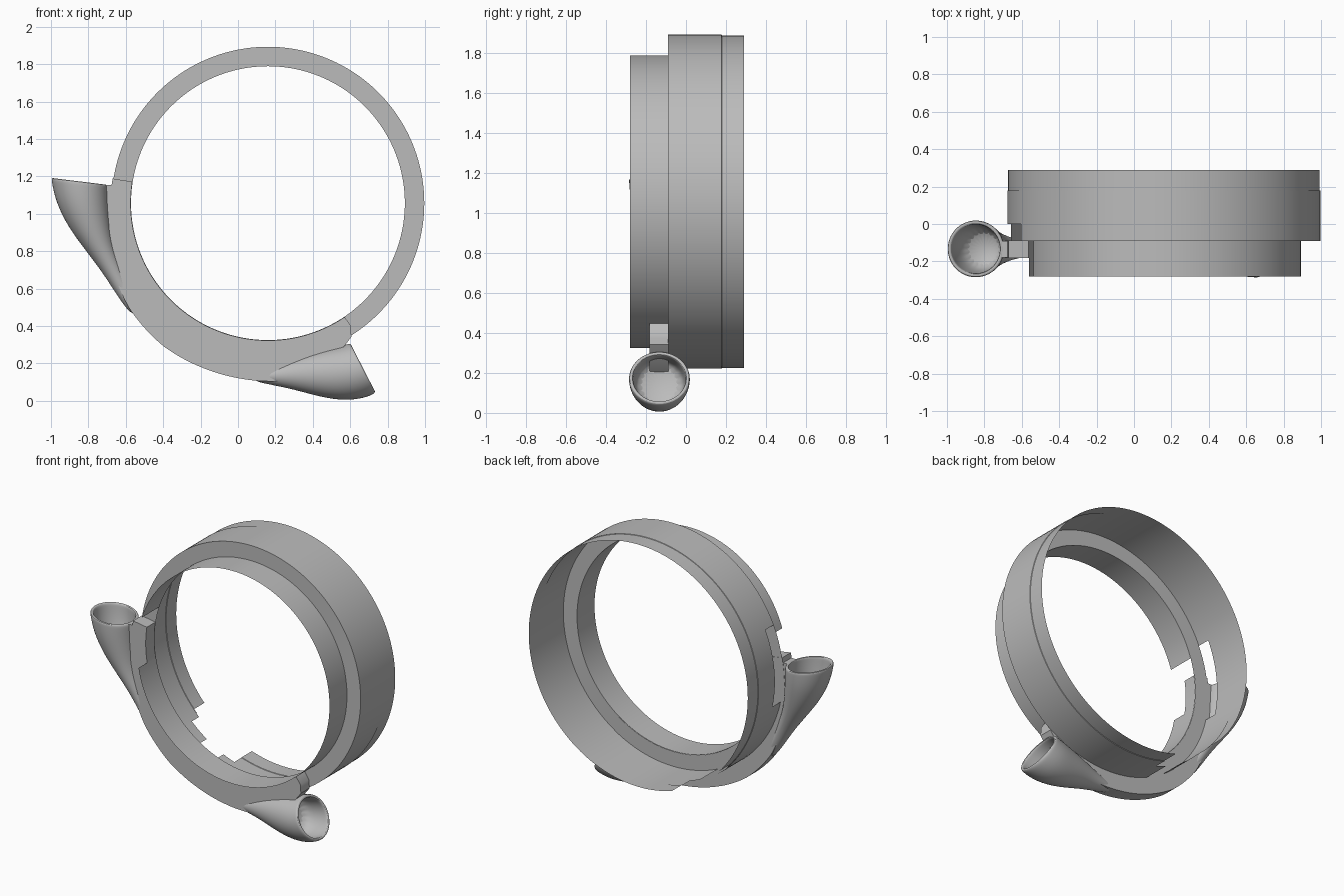
import bpy, bmesh, math
from mathutils import Vector

cube = bpy.data.objects.get("Cube")
if cube:
    bpy.data.objects.remove(cube, do_unlink=True)

grey = bpy.data.materials.new("plain grey")
grey.use_nodes = True
grey.diffuse_color = (0.5, 0.5, 0.5, 1)
grey.node_tree.nodes["Principled BSDF"].inputs["Base Color"].default_value = (0.5, 0.5, 0.5, 1)

CX, CZ = 0.16, 1.057          # ring axis
R_BIG, R_SMALL = 0.836, 0.732
MID_Y = -0.133                # plane of the fin and horns


def polar(deg, r, y):
    a = math.radians(deg)
    return Vector((CX + r * math.cos(a), y, CZ + r * math.sin(a)))


def finish(name, bm, angle=35, subsurf=0):
    bmesh.ops.recalc_face_normals(bm, faces=bm.faces)
    mesh = bpy.data.meshes.new(name)
    bm.to_mesh(mesh)
    bm.free()
    mesh.materials.append(grey)
    ob = bpy.data.objects.new(name, mesh)
    bpy.context.collection.objects.link(ob)
    if subsurf:
        mod = ob.modifiers.new("smooth", 'SUBSURF')
        mod.levels = mod.render_levels = subsurf
    bpy.ops.object.select_all(action='DESELECT')
    ob.select_set(True)
    bpy.context.view_layer.objects.active = ob
    bpy.ops.object.shade_smooth_by_angle(angle=math.radians(angle))
    return ob


def sheet(name, profile, missing=lambda deg, y: False, steps=180):
    """Revolve (radius, y) points into a thin sheet, leaving out missing faces."""
    bm = bmesh.new()
    d = 360 / steps
    rings = [[bm.verts.new(polar(i * d, r, y)) for i in range(steps)] for r, y in profile]
    for k in range(len(profile) - 1):
        y = (profile[k][1] + profile[k + 1][1]) / 2
        for i in range(steps):
            if not missing((i + 0.5) * d, y):
                j = (i + 1) % steps
                bm.faces.new((rings[k][i], rings[k][j], rings[k + 1][j], rings[k + 1][i]))
    loose = [v for v in bm.verts if not v.link_faces]
    bmesh.ops.delete(bm, geom=loose, context='VERTS')
    return finish(name, bm)


def rear_gap(deg, y):
    if y < 0 and 156 < deg < 192:       # clearance beside the upper horn
        return True
    if y > 0.1:                         # broken-out lower edge
        return 220 + 40 * (0.29 - y) < deg < 253
    return 236 < deg < 246


# Ring: wide rear barrel, flat shoulder, narrow front barrel
sheet("rear_barrel", [(R_BIG, -0.09), (R_BIG, 0.0), (R_BIG, 0.1), (R_BIG, 0.178),
                      (R_BIG - 0.003, 0.18), (R_BIG - 0.003, 0.29)], rear_gap)
sheet("shoulder", [(R_SMALL, -0.09), (R_BIG, -0.09)])
sheet("front_barrel", [(R_SMALL, -0.28), (R_SMALL, -0.09)],
      lambda deg, y: 162 < deg < 191)

# Crescent fin: (angle, outer radius) along the ring
FIN = [(171, .84), (180, .845), (190, .862), (203, .9), (217, .93), (234, .947), (248, .947),
       (260, .949), (272, .953), (281, .95), (290, .92), (296, .88), (302, .842), (304, .79)]


def fin_radius(deg):
    for (a, r), (b, s) in zip(FIN, FIN[1:]):
        if deg <= b:
            t = (deg - a) / (b - a)
            return r + (s - r) * t
    return FIN[-1][1]


bm = bmesh.new()
sections = []
for deg in range(171, 305):
    r = fin_radius(deg)
    sections.append([bm.verts.new(polar(deg, q, y)) for q, y in
                     ((R_SMALL + 0.002, -0.183), (r, -0.183), (r, -0.088), (R_SMALL + 0.002, -0.088))])
for s, t in zip(sections, sections[1:]):
    for k in range(4):
        n = (k + 1) % 4
        bm.faces.new((s[k], s[n], t[n], t[k]))
bm.faces.new(sections[0])
bm.faces.new(sections[-1])
finish("crescent_fin", bm)


def horn(name, stations, wall=0.86, sides=20):
    """Loft ellipses from tip to mouth, then back down inside the mouth.
    A station is the two ends of a diameter in x, z and the half width in y."""
    loops = [(s, 1) for s in stations]
    loops += [(s, wall) for s in reversed(stations[-4:])]
    bm = bmesh.new()
    rings = []
    for (ax, az, bx, bz, w), k in loops:
        a, b = Vector((ax, MID_Y, az)), Vector((bx, MID_Y, bz))
        c, h = (a + b) / 2, (a - b) / 2 * k
        ring = []
        for i in range(sides):
            t = math.tau * i / sides
            ring.append(bm.verts.new(c + h * math.cos(t) + Vector((0, w * k * math.sin(t), 0))))
        rings.append(ring)
    for s, t in zip(rings, rings[1:]):
        for i in range(sides):
            j = (i + 1) % sides
            bm.faces.new((s[i], s[j], t[j], t[i]))
    bm.faces.new(rings[0])
    bm.faces.new(rings[-1])
    return finish(name, bm, 60, 2)


# Upper horn opens upward, lower horn opens sideways
horn("upper_horn", [(-.56, .44, -.50, .50, .04), (-.645, .56, -.57, .60, .047),
                    (-.72, .68, -.62, .72, .062), (-.82, .81, -.66, .82, .09),
                    (-.91, .93, -.68, .93, .12), (-.975, 1.06, -.69, 1.06, .147),
                    (-.998, 1.17, -.692, 1.14, .154), (-1.0, 1.193, -.695, 1.155, .155)])
horn("lower_horn", [(.08, .105, .08, .15, .04), (.18, .085, .17, .18, .05),
                    (.30, .06, .27, .215, .075), (.42, .025, .37, .25, .105),
                    (.53, .003, .46, .275, .13), (.63, .003, .53, .29, .15),
                    (.71, .025, .585, .305, .155), (.738, .042, .60, .31, .155)])

# Bridge joining the upper horn's mouth to the fin
bm = bmesh.new()
bmesh.ops.create_cube(bm, size=1)
for v in bm.verts:
    v.co = Vector((-0.675 + v.co.x * 0.08, MID_Y - 0.002 + v.co.y * 0.09, 0.93 + v.co.z * 0.45))
finish("horn_bridge", bm)
